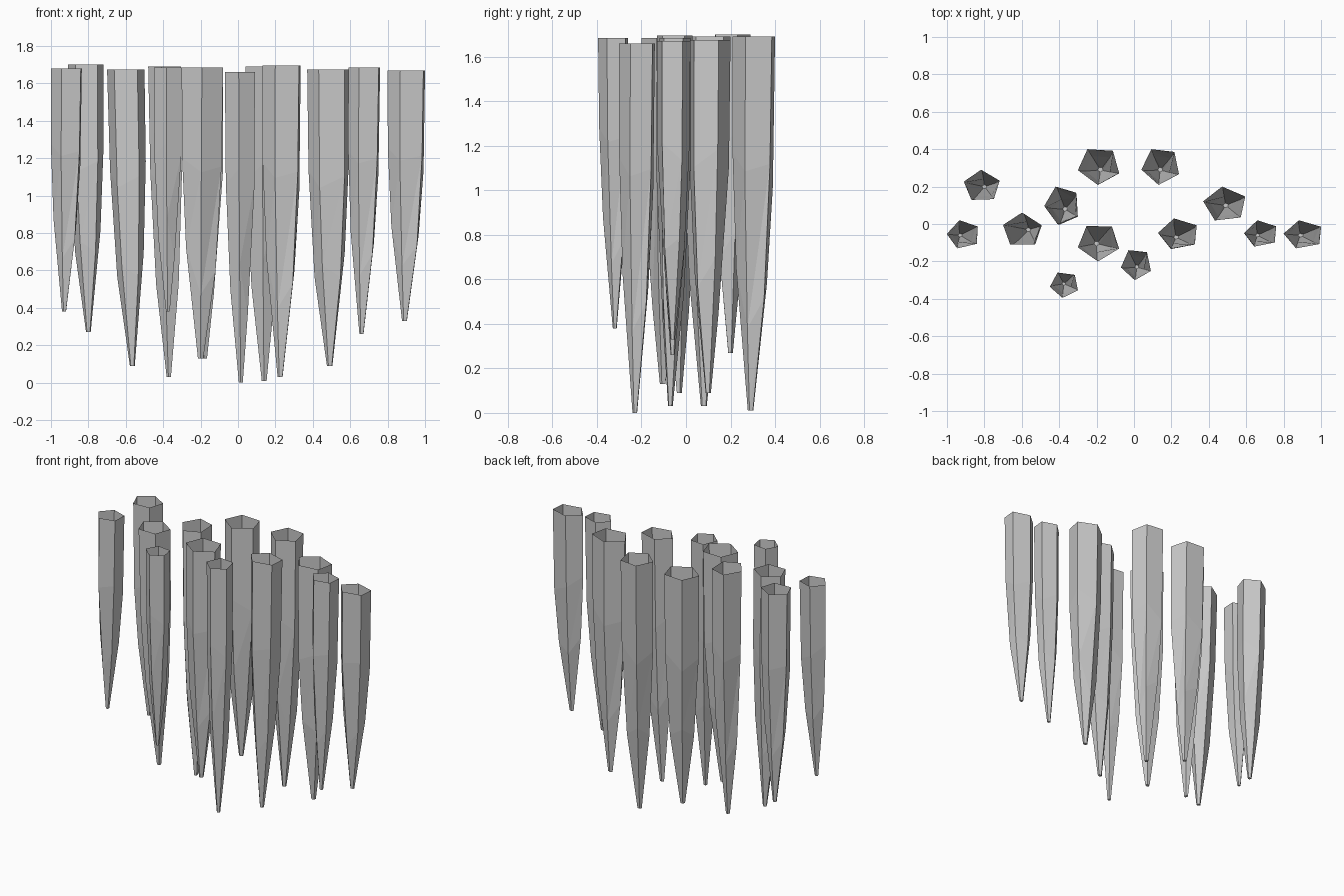
import bpy
import bmesh
from math import cos, sin, radians
from mathutils import Vector

if "Cube" in bpy.data.objects:
    bpy.data.objects.remove(bpy.data.objects["Cube"])

# Each spike: rim x min/max, rim y min/max, rim twist (deg), tip x, tip y, tip z, rim z, fold corner
SPIKES = [
    (-1.00, -0.835, -0.13, 0.02, -3, -0.93, -0.06, 0.38, 1.68, 4),
    (-0.91, -0.72, 0.13, 0.29, -16, -0.80, 0.20, 0.27, 1.70, 1),
    (-0.70, -0.50, -0.11, 0.06, -18, -0.565, -0.03, 0.09, 1.675, 1),
    (-0.48, -0.305, 0.00, 0.20, 3, -0.37, 0.08, 0.03, 1.69, 1),
    (-0.45, -0.30, -0.395, -0.26, 10, -0.375, -0.32, 0.38, 1.685, 3),
    (-0.30, -0.08, -0.20, -0.01, 16, -0.20, -0.105, 0.13, 1.685, 4),
    (-0.30, -0.08, 0.21, 0.40, 14, -0.18, 0.29, 0.13, 1.685, 3),
    (0.04, 0.24, 0.21, 0.40, 11, 0.14, 0.29, 0.01, 1.69, 3),
    (-0.07, 0.09, -0.30, -0.14, 12, 0.015, -0.23, 0.00, 1.66, 3),
    (0.13, 0.335, -0.13, 0.03, -4, 0.225, -0.07, 0.03, 1.695, 4),
    (0.37, 0.595, 0.02, 0.20, -10, 0.49, 0.10, 0.09, 1.675, 1),
    (0.59, 0.76, -0.12, 0.02, -4, 0.66, -0.06, 0.26, 1.685, 4),
    (0.80, 1.00, -0.13, 0.02, -4, 0.89, -0.06, 0.33, 1.67, 4),
]
# Uneven heights and widths of the corners, counted from the fold corner
UPPER = [0.36, 0.31, 0.36, 0.40, 0.34]
LOWER = [(0.78, 0.48), (0.62, 0.74), (0.70, 0.68), (0.66, 0.72), (0.70, 0.70)]


def rim_points(x0, x1, y0, y1, twist):
    """Twisted pentagon stretched to fill the given rectangle, clockwise from the left."""
    ang = [radians(180 + twist - 72 * i) for i in range(5)]
    xs, ys = [cos(a) for a in ang], [sin(a) for a in ang]

    def fit(v, vals, lo, hi):
        return lo + (hi - lo) * (v - min(vals)) / (max(vals) - min(vals))
    return [Vector((fit(x, xs, x0, x1), fit(y, ys, y0, y1))) for x, y in zip(xs, ys)]


def spike(name, x0, x1, y0, y1, twist, tx, ty, tip_z, top_z, fold):
    rim = rim_points(x0, x1, y0, y1, twist)
    mid, tip = Vector(((x0 + x1) / 2, (y0 + y1) / 2)), Vector((tx, ty))
    bm = bmesh.new()

    def corner(p, t, scale):
        c = mid.lerp(tip, t)
        q = c + (p - mid) * scale
        return bm.verts.new((q.x, q.y, top_z + (tip_z - top_z) * t))

    # open rim, shaft, uneven shoulder and blunt tip
    rings = [[], [], [], []]
    for i, p in enumerate(rim):
        k = (i - fold) % 5
        rings[0].append(corner(p, 0, 1))
        rings[1].append(corner(p, UPPER[k], 0.96))
        rings[2].append(corner(p, *LOWER[k]))
        rings[3].append(corner(p, 1, 0.13))
    for a, b in zip(rings, rings[1:]):
        for i in range(5):
            j = (i + 1) % 5
            if a is rings[0]:
                bm.faces.new((a[i], a[j], b[j], b[i]))
            else:
                bm.faces.new((a[i], a[j], b[j]))
                bm.faces.new((a[i], b[j], b[i]))
    bm.faces.new(rings[3])
    bm.normal_update()
    bmesh.ops.recalc_face_normals(bm, faces=bm.faces)
    if sum((f.calc_center_median().xy - mid).dot(f.normal.xy) for f in bm.faces) < 0:
        bmesh.ops.reverse_faces(bm, faces=bm.faces)
    mesh = bpy.data.meshes.new(name)
    bm.to_mesh(mesh)
    bm.free()
    bpy.context.collection.objects.link(bpy.data.objects.new(name, mesh))


for n, s in enumerate(SPIKES, 1):
    spike(f"hanging_spike_{n:02d}", *s)
